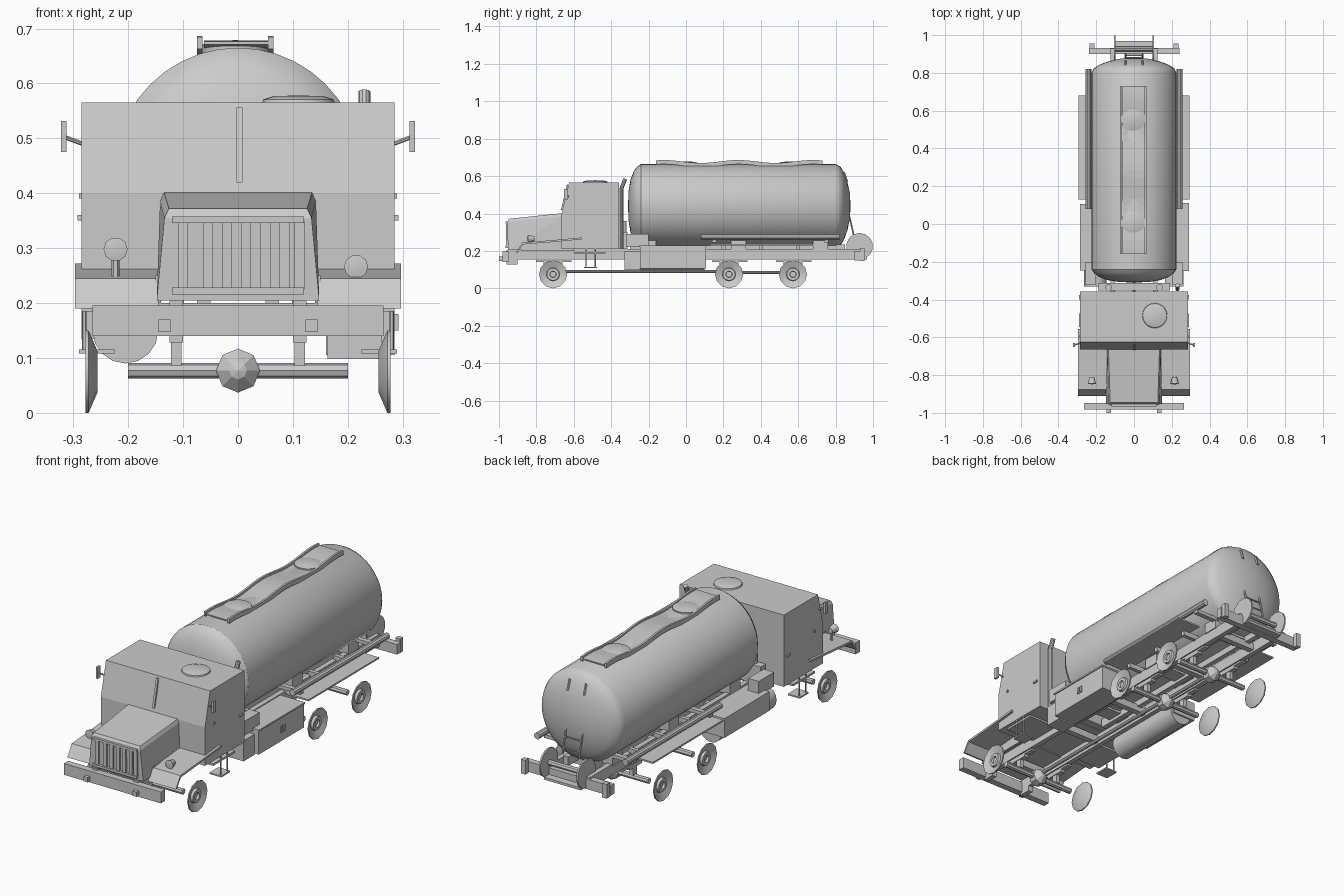
import bpy, bmesh, math
from mathutils import Vector

if "Cube" in bpy.data.objects:
    bpy.data.objects.remove(bpy.data.objects["Cube"])

grey = bpy.data.materials.new("plain_grey")
grey.diffuse_color = (0.6, 0.6, 0.6, 1)
grey.use_nodes = True
grey.node_tree.nodes["Principled BSDF"].inputs["Base Color"].default_value = grey.diffuse_color


def finish(name, bm, mirror=False, smooth=False):
    bmesh.ops.recalc_face_normals(bm, faces=bm.faces)
    me = bpy.data.meshes.new(name)
    bm.to_mesh(me)
    bm.free()
    me.materials.append(grey)
    ob = bpy.data.objects.new(name, me)
    bpy.context.collection.objects.link(ob)
    if smooth:
        bpy.ops.object.select_all(action='DESELECT')
        ob.select_set(True)
        bpy.context.view_layer.objects.active = ob
        bpy.ops.object.shade_smooth_by_angle(angle=math.radians(32))
    if mirror:
        ob.modifiers.new("mirror", 'MIRROR')
    return ob


def hull(name, pts, mirror=False):
    bm = bmesh.new()
    for p in pts:
        bm.verts.new(p)
    bmesh.ops.convex_hull(bm, input=bm.verts)
    bmesh.ops.dissolve_limit(bm, angle_limit=0.01, verts=bm.verts, edges=bm.edges)
    return finish(name, bm, mirror)


def box(name, x0, x1, y0, y1, z0, z1, mirror=False):
    return hull(name, [(x, y, z) for x in (x0, x1) for y in (y0, y1) for z in (z0, z1)], mirror)


def prism(name, profile, x0, x1, mirror=False):
    """Extrude a (y, z) outline along x."""
    bm = bmesh.new()
    f = bm.faces.new([bm.verts.new((x0, y, z)) for y, z in profile])
    # keep the starting face so that the solid is closed
    new = bmesh.ops.extrude_face_region(bm, geom=[f], use_keep_orig=True)["geom"]
    bmesh.ops.translate(bm, vec=(x1 - x0, 0, 0),
                        verts=[v for v in new if isinstance(v, bmesh.types.BMVert)])
    return finish(name, bm, mirror)


def lathe(name, profile, centre, axis, n=12, mirror=False, smooth=True):
    """Spin (offset, radius) points round an axis."""
    q = Vector((0, 0, 1)).rotation_difference(Vector(axis))
    bm = bmesh.new()
    rings = []
    for h, r in profile:
        if r == 0:
            rings.append([bm.verts.new(Vector(centre) + q @ Vector((0, 0, h)))] * n)
            continue
        rings.append([bm.verts.new(Vector(centre) + q @ Vector(
            (r * math.cos(2 * math.pi * i / n), r * math.sin(2 * math.pi * i / n), h)))
            for i in range(n)])
    for a, b in zip(rings, rings[1:]):
        for i in range(n):
            j = (i + 1) % n
            corners = list(dict.fromkeys([a[i], a[j], b[j], b[i]]))
            if len(corners) > 2:
                bm.faces.new(corners)
    return finish(name, bm, mirror, smooth)


def rod(name, p, q, r, n=10, mirror=False):
    d = Vector(q) - Vector(p)
    L = d.length
    return lathe(name, [(0, 0), (0, r), (L, r), (L, 0)], p, d.normalized(), n, mirror)


# Tank with domed ends, saddles below
lathe("tank", [(-.31, 0), (-.307, .08), (-.297, .14), (-.28, .185), (-.262, .21), (-.24, .225),
               (.8, .225), (.825, .212), (.845, .18), (.863, .13), (.876, .07), (.88, 0)],
      (0, 0, .44), (0, 1, 0), 40)
for i, y in enumerate((-.2, .28, .72)):
    box(f"tank_saddle_{i}", -.13, .13, y - .04, y + .04, .205, .27)

# Wavy walkway on the tank
ys = [-.16 + .89 * i / 24 for i in range(25)]
wave = [(y, .664 + .008 * math.cos(2 * math.pi * (y - .28) / .4)) for y in ys]


def strip(name, x0, x1, lo, hi):
    prism(name, [(y, z + hi) for y, z in wave] + [(y, z + lo) for y, z in reversed(wave)], x0, x1)


strip("walkway_plank", -.062, .055, 0, .006)
strip("walkway_rail_left", -.075, -.065, -.008, .014)
strip("walkway_rail_right", .055, .065, -.008, .014)
for i, y in enumerate((.005, .555)):
    lathe(f"tank_hatch_{i}", [(-.03, 0), (-.03, .063), (.002, .063), (.008, .04), (.011, 0)],
          (-.005, y, .668), (0, 0, 1), 20)

# Rear ladder and handles on the tank end
rod("ladder_side", (.045, .9, .27), (.045, .868, .41), .005, 6, True)
for i, z in enumerate((.3, .35)):
    rod(f"ladder_rung_{i}", (-.045, .9 - (z - .27) * .23, z), (.045, .9 - (z - .27) * .23, z), .004, 6)
rod("tank_handle", (.045, .862, .57), (.045, .845, .62), .006, 6, True)

# Cab
prism("cab", [(-.358, .21), (-.358, .565), (-.625, .565), (-.658, .43), (-.665, .40), (-.665, .21)],
      -.285, .285)
hull("windscreen_bar", [(x, y, z) for x in (-.003, .008)
                        for y, z in ((-.63, .556), (-.637, .556), (-.657, .42), (-.668, .42))])
lathe("roof_hatch", [(0, 0), (0, .066), (.006, .064), (.012, .045), (.013, 0)],
      (.11, -.485, .565), (0, 0, 1), 20)
box("door_handle", .284, .292, -.4, -.375, .35, .36, True)
box("door_hinge", .284, .29, -.6, -.59, .39, .4, True)
box("mirror", .312, .322, -.652, -.63, .475, .532, True)
rod("mirror_arm", (.283, -.63, .49), (.315, -.64, .502), .004, 6, True)
rod("exhaust_stack", (.23, -.345, .21), (.23, -.345, .54), .011)
rod("exhaust_tip", (.23, -.345, .535), (.23, -.325, .585), .011)
box("rear_cab_rack", -.19, .19, -.352, -.312, .21, .3)
rod("air_bottle", (.135, -.335, .3), (.135, -.335, .36), .018, 12, True)

# Bonnet and grille
hull("bonnet", [(s * x, y, z) for s in (-1, 1) for x, y, z in (
    (.148, -.952, .205), (.134, -.955, .355), (.126, -.945, .372),
    (.148, -.66, .205), (.142, -.66, .385), (.135, -.66, .402))])
for z in (.222, .352):
    box("grille_bar", -.12, .12, -.966, -.95, z - .006, z + .006)
for x in (-.1, -.055, -.02, .015, .05, .085, .112):
    box("grille_slat", x - .009, x + .009, -.962, -.95, .225, .35)

# Front wings, a bent sheet each side, with an inner panel
prism("front_wing", [(-.91, .19), (-.875, .245), (-.72, .257), (-.555, .272), (-.555, .262),
                     (-.72, .247), (-.87, .235), (-.902, .19)], .145, .297, True)
box("wing_inner_panel", .14, .15, -.88, -.6, .2, .25, True)
for s, x, z in ((-1, -.223, .298), (1, .215, .266)):
    lathe("headlight", [(-.035, 0), (-.035, .012), (0, .022), (.004, 0)], (x, -.845, z), (0, -1, 0), 10)
    rod("headlight_stalk", (x, -.82, .24), (x, -.82, z), .007, 6)

# Chassis
box("frame_rail", .1, .125, -.95, .93, .155, .21, True)
box("sub_rail", .05, .075, -.3, .85, .19, .235, True)
for y in (-.8, -.4, -.05, .4, .75):
    box("cross_member", -.11, .11, y - .015, y + .015, .165, .2)
box("front_bumper", -.265, .265, -.982, -.948, .14, .196)
box("tow_hook", .123, .145, -1, -.975, .147, .17, True)
box("bumper_bracket", .1, .125, -.96, -.9, .128, .205, True)

# Axles, wheel discs and springs
for i, y in enumerate((-.711, .23, .572)):
    rod(f"axle_{i}", (-.2, y, .077), (.2, y, .077), .014, 8)
    lathe(f"differential_{i}", [(-.045, 0), (-.04, .016), (-.018, .04), (.018, .04), (.04, .016), (.045, 0)],
          (0, y, .077), (0, 1, 0), 8, smooth=False)
    lathe(f"wheel_disc_{i}", [(.278, .075), (.262, .036), (.274, .033), (.274, .018), (.264, .016),
                              (.264, 0), (.256, 0), (.256, .038), (.272, .075), (.278, .075)],
          (0, y, .075), (1, 0, 0), 12, True)
    box(f"spring_top_{i}", .1, .125, y - .09, y + .1, .14, .15, True)
    box(f"spring_low_{i}", .1, .125, y - .05, y + .05, .128, .14, True)
    box(f"spring_seat_{i}", .103, .122, y - .015, y + .015, .085, .13, True)
rod("drive_shaft_front", (0, -.69, .09), (0, .21, .09), .009, 8)
rod("drive_shaft_rear", (0, .25, .085), (0, .55, .085), .009, 8)

# Cab steps
box("step_plate", .225, .29, -.545, -.475, .108, .115, True)
for y in (-.535, -.485):
    rod("step_hanger", (.28, y, .11), (.28, y, .215), .004, 6, True)
box("step_support", .12, .285, -.6, -.43, .185, .195, True)

# Side lockers and round fuel tank
box("locker_right", .16, .285, -.246, .107, .105, .23)
box("locker_lid_right", .155, .29, -.25, .11, .222, .23)
box("battery_box", .163, .262, -.33, -.246, .098, .2)
for y in (-.07, -.05):
    box("locker_catch", .284, .292, y - .006, y + .006, .15, .18)
box("locker_left", -.285, -.16, -.246, .107, .135, .23)
rod("fuel_tank", (-.205, -.33, .15), (-.205, .1, .15), .06, 16)

# Side plates and hose tubes
box("side_plate", .165, .295, .13, .68, .228, .236, True)
for y in (.2, .4, .6):
    box("plate_bracket", .11, .2, y - .01, y + .01, .205, .23, True)
rod("hose_tube", (.242, .08, .275), (.242, .82, .275), .016, 10, True)
for y in (.15, .75):
    box("tube_bracket", .1, .245, y - .012, y + .012, .245, .262, True)
box("tank_side_box", .2, .258, -.32, -.2, .22, .29, True)

# Rear bumper, lamps and reel
box("rear_bumper", -.238, .24, .9, .932, .15, .2)
box("rear_lamp", .21, .235, .93, .955, .145, .215, True)
box("reel_shelf", -.1, .1, .92, .968, .155, .167)
rod("reel_shaft", (-.1, .928, .225), (.1, .928, .225), .014, 8)
rod("reel_disc", (.098, .928, .225), (.106, .928, .225), .071, 14, True)
